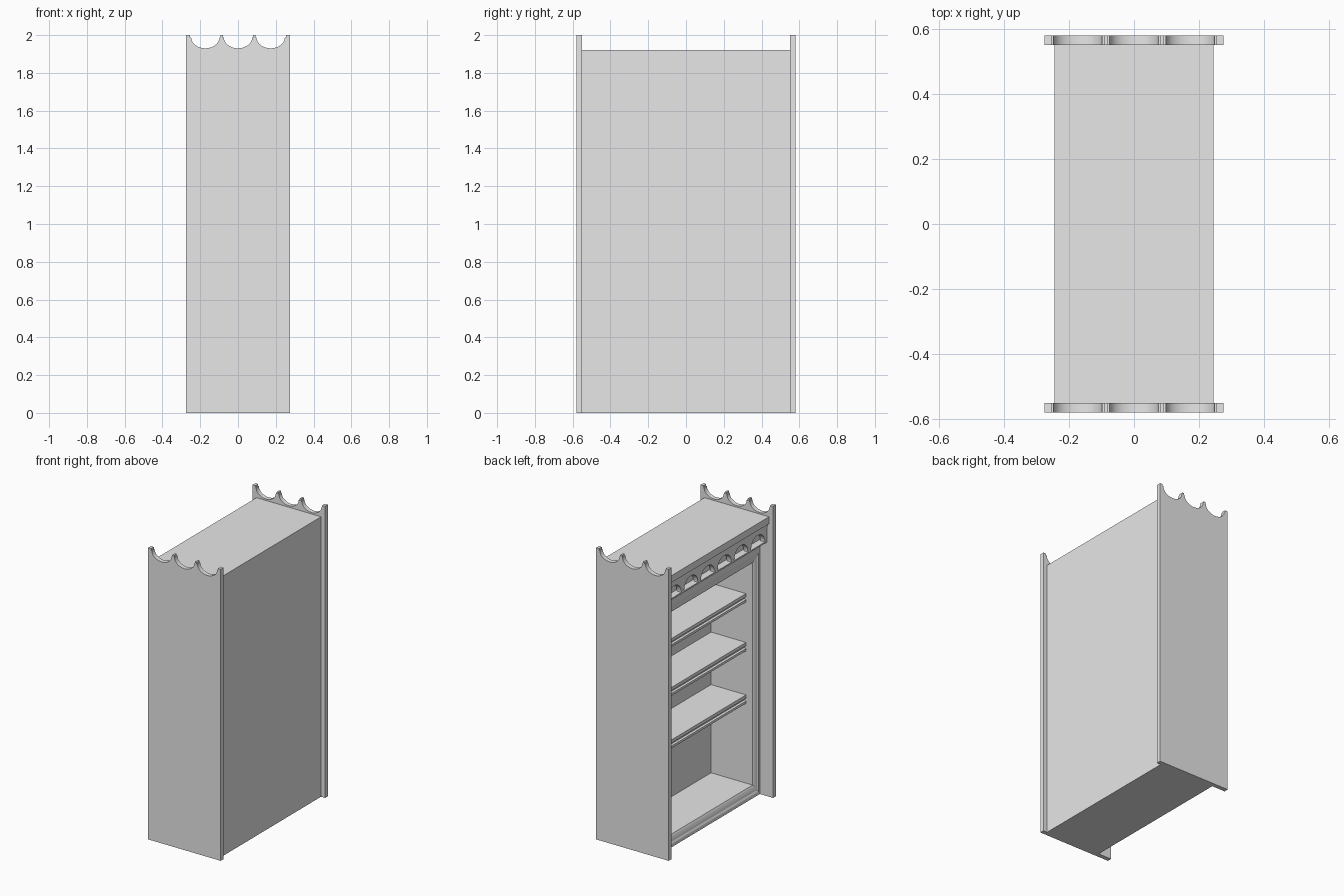
import bpy, bmesh, math

cube = bpy.data.objects.get("Cube")
if cube:
    bpy.data.objects.remove(cube)

grey = bpy.data.materials.new("plain_grey")
grey.use_nodes = True
grey.diffuse_color = (0.8, 0.8, 0.8, 1)
grey.node_tree.nodes["Principled BSDF"].inputs["Base Color"].default_value = (0.8, 0.8, 0.8, 1)


def finish(name, bm):
    bmesh.ops.recalc_face_normals(bm, faces=bm.faces)
    mesh = bpy.data.meshes.new(name)
    bm.to_mesh(mesh)
    bm.free()
    mesh.materials.append(grey)
    obj = bpy.data.objects.new(name, mesh)
    bpy.context.collection.objects.link(obj)
    return obj


def prism(name, points, axis, start, end):
    """Extrude a flat outline along x or y from start to end."""
    bm = bmesh.new()
    def place(p, t):
        return (t, p[0], p[1]) if axis == "x" else (p[0], t, p[1])
    face = bm.faces.new([bm.verts.new(place(p, start)) for p in points])
    ext = bmesh.ops.extrude_face_region(bm, geom=[face])
    moved = [g for g in ext["geom"] if isinstance(g, bmesh.types.BMVert)]
    shift = (end - start, 0, 0) if axis == "x" else (0, end - start, 0)
    bmesh.ops.translate(bm, verts=moved, vec=shift)
    return finish(name, bm)


def box(name, x, y, z):
    corners = [(x[0], z[0]), (x[1], z[0]), (x[1], z[1]), (x[0], z[1])]
    return prism(name, corners, "y", *y)


def scallops(count, pitch, radius, depth, step=0.012, lip=0.005):
    """Row of round bites with a small ledge at each tooth, as (u, depth)."""
    pts = []
    for i in range(count):
        c = (i - (count - 1) / 2) * pitch
        pts += [(c - radius - lip, 0), (c - radius - lip, step)]
        for k in range(17):
            a = math.pi * k / 16
            pts.append((c - radius * math.cos(a), step + (depth - step) * math.sin(a)))
        pts += [(c + radius + lip, step), (c + radius + lip, 0)]
    return pts


def smooth(obj):
    bpy.ops.object.select_all(action="DESELECT")
    obj.select_set(True)
    bpy.context.view_layer.objects.active = obj
    bpy.ops.object.shade_smooth_by_angle(angle=math.radians(35))


FRONT, INNER, BACK = -0.155, 0.16, 0.245     # carcass depths
SIDE, BAY = 0.55, 0.5                        # outer and inner half widths
FLOOR, CEILING, TOP = 0.075, 1.60, 1.92

# End panels with scalloped tops
edge = [(u, 2 - d) for u, d in scallops(3, 0.173, 0.075, 0.07)]
outline = [(-0.275, 0), (-0.275, 2)] + edge + [(0.275, 2), (0.275, 0)]
for name, s in (("front_end_panel", -1), ("rear_end_panel", 1)):
    smooth(prism(name, outline, "y", s * SIDE, s * 0.58))

# Carcass
box("back_panel", (INNER, BACK), (-SIDE, SIDE), (0, TOP))
box("floor", (FRONT, INNER), (-SIDE, SIDE), (0, FLOOR))
for name, s in (("front_inner_wall", -1), ("rear_inner_wall", 1)):
    box(name, (FRONT, INNER), (s * SIDE, s * BAY), (FLOOR, CEILING))

# Mitred moulding round the opening: (fraction inward, x)
bm = bmesh.new()
loops = []
for f, x in ((0, FRONT), (0, -0.175), (0.3, -0.175), (0.45, -0.169),
             (0.65, -0.166), (0.85, -0.161), (1, FRONT)):
    y = SIDE + (BAY - SIDE) * f
    low, high = FLOOR * f, 1.68 + (CEILING - 1.68) * f
    loops.append([bm.verts.new(p) for p in
                  ((x, -y, low), (x, y, low), (x, y, high), (x, -y, high))])
for a, b in zip(loops, loops[1:]):
    for i in range(4):
        j = (i + 1) % 4
        bm.faces.new((a[i], a[j], b[j], b[i]))
finish("opening_moulding", bm)

# Header: cove, ledge, recess and cornice in one profile
cove = [(-0.228 + 0.053 * math.cos(a), 1.68 + 0.06 * math.sin(a))
        for a in (math.pi / 2 * k / 8 for k in range(9))]
header = [(INNER, CEILING), (FRONT, CEILING), (FRONT, 1.68)] + cove + [
    (-0.228, 1.75), (-0.18, 1.75), (-0.18, 1.85), (-0.232, 1.85),
    (-0.232, 1.862), (-0.245, 1.872), (-0.245, TOP), (INNER, TOP)]
smooth(prism("header_cornice", header, "y", -SIDE, SIDE))

# Arcade of round arches standing on the ledge
arches = [(u, 1.75 + d) for u, d in scallops(6, 0.181, 0.072, 0.075)]
arcade = [(-SIDE, 1.85), (-SIDE, 1.75)] + arches + [(SIDE, 1.75), (SIDE, 1.85)]
smooth(prism("arcade", arcade, "x", -0.228, -0.195))

# Shelves with a double-lipped front edge
for n, z in enumerate((0.68, 1.04, 1.375)):
    profile = [(INNER, z), (-0.105, z), (-0.105, z - 0.022), (-0.092, z - 0.026),
               (-0.092, z - 0.038), (-0.105, z - 0.042), (-0.105, z - 0.058),
               (-0.095, z - 0.064), (INNER, z - 0.064)]
    prism(f"shelf_{n + 1}", profile, "y", -BAY, BAY)
